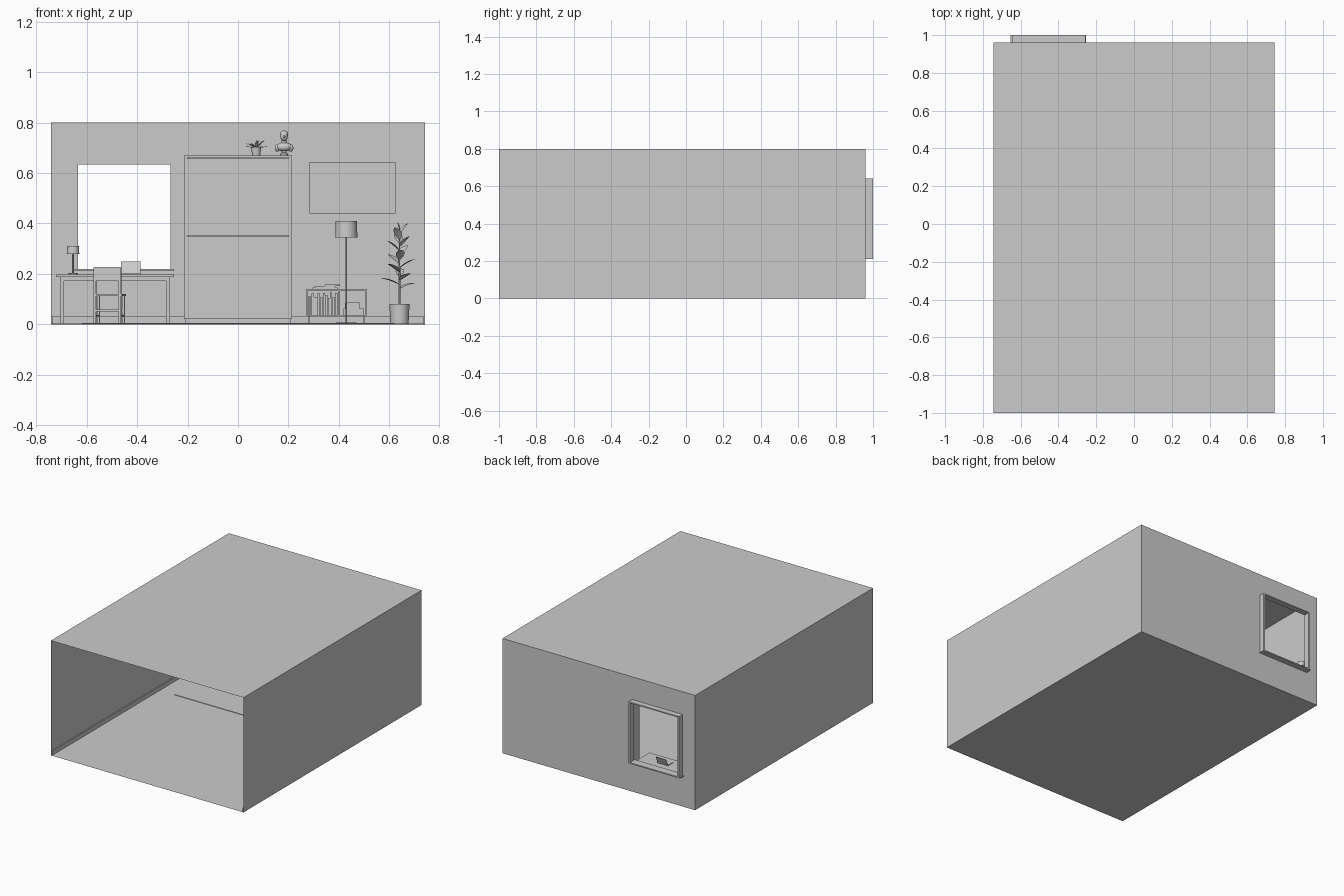
import bpy, bmesh, math, random
from mathutils import Vector, Matrix

if "Cube" in bpy.data.objects:
    bpy.data.objects.remove(bpy.data.objects["Cube"])
random.seed(4)

grey = bpy.data.materials.new("plain grey")
grey.diffuse_color = (0.6, 0.6, 0.6, 1)
grey.use_nodes = True
grey.node_tree.nodes["Principled BSDF"].inputs["Base Color"].default_value = grey.diffuse_color


def finish(name, bm, smooth=False, recalc=True):
    if recalc:
        bmesh.ops.recalc_face_normals(bm, faces=bm.faces)
    me = bpy.data.meshes.new(name)
    bm.to_mesh(me)
    bm.free()
    me.materials.append(grey)
    ob = bpy.data.objects.new(name, me)
    bpy.context.collection.objects.link(ob)
    if smooth:
        bpy.ops.object.select_all(action='DESELECT')
        bpy.context.view_layer.objects.active = ob
        ob.select_set(True)
        bpy.ops.object.shade_smooth_by_angle(angle=math.radians(40))
    return ob


def boxes(name, items, matrix=None):
    """Each item is x0, x1, y0, y1, z0, z1."""
    bm = bmesh.new()
    for x0, x1, y0, y1, z0, z1 in items:
        m = Matrix.Translation(((x0 + x1) / 2, (y0 + y1) / 2, (z0 + z1) / 2))
        m = m @ Matrix.Diagonal((x1 - x0, y1 - y0, z1 - z0, 1))
        bmesh.ops.create_cube(bm, size=1, matrix=m)
    if matrix:
        bm.transform(matrix)
    return finish(name, bm)


def lathe(name, x, y, profile, n=28):
    """Revolve (radius, height) points around a vertical axis."""
    bm = bmesh.new()
    rings = [[bm.verts.new((x + r * math.cos(2 * math.pi * i / n),
                            y + r * math.sin(2 * math.pi * i / n), z))
              for i in range(n)] for r, z in profile]
    for a, b in zip(rings, rings[1:]):
        for i in range(n):
            j = (i + 1) % n
            bm.faces.new((a[i], a[j], b[j], b[i]))
    bm.faces.new(rings[0])
    bm.faces.new(rings[-1])
    return finish(name, bm, True)


def leaves(name, specs):
    """Each spec is base point, heading, elevation, length, width."""
    bm = bmesh.new()
    for base, head, elev, length, width in specs:
        m = (Matrix.Translation(base) @ Matrix.Rotation(head, 4, 'Z')
             @ Matrix.Rotation(-elev, 4, 'Y'))
        rows = []
        for t in (0, .12, .3, .5, .7, .88, 1):
            w = width / 2 * math.sin(math.pi * (0.04 + 0.92 * t)) ** 0.8
            bend = -0.15 * length * t * t
            rows.append([bm.verts.new(m @ Vector((t * length, s * w, bend + abs(s) * w * .25)))
                         for s in (-1, 0, 1)])
        for a, b in zip(rows, rows[1:]):
            for k in (0, 1):
                bm.faces.new((a[k], b[k], b[k + 1], a[k + 1]))
    return finish(name, bm, True, False)


# Room shell, open at the front, with a window hole in the back wall
L, R, F, B, H = -0.743, 0.743, -1.0, 0.96, 0.8
bm = bmesh.new()


def quad(*pts):
    bm.faces.new([bm.verts.new(p) for p in pts])


quad((L, F, 0), (L, B, 0), (R, B, 0), (R, F, 0))
quad((L, F, H), (R, F, H), (R, B, H), (L, B, H))
quad((L, F, 0), (L, F, H), (L, B, H), (L, B, 0))
quad((R, F, 0), (R, B, 0), (R, B, H), (R, F, H))
WX0, WX1, WZ0, WZ1 = -0.638, -0.266, 0.215, 0.64
for x0, x1, z0, z1 in ((L, WX0, 0, H), (WX1, R, 0, H), (WX0, WX1, 0, WZ0), (WX0, WX1, WZ1, H)):
    quad((x0, B, z0), (x0, B, z1), (x1, B, z1), (x1, B, z0))
finish("room_shell", bm, recalc=False)

# Window frame and sill
boxes("window_frame", [(WX0 - .008, WX0 + .002, B, 1.0, WZ0, WZ1),
                       (WX1 - .002, WX1 + .008, B, 1.0, WZ0, WZ1),
                       (WX0 - .008, WX1 + .008, B, 1.0, WZ1 - .006, WZ1 + .002)])
boxes("window_sill", [(-.655, -.255, .945, 1.0, .212, .22)])

# Baseboards and rug
boxes("baseboards", [(L + .001, R - .001, B - .008, B - .001, .001, .03),
                     (L + .001, L + .008, F, B - .001, .001, .03),
                     (R - .008, R - .001, F, B - .001, .001, .03)])
boxes("rug", [(-.62, .62, .187, .72, .0005, .004)])

# Desk
boxes("desk_top", [(-.722, -.255, .765, .95, .187, .197)])
boxes("desk_frame", [(x, x + .014, y, y + .014, .001, .187)
                     for x in (-.705, -.286) for y in (.78, .922)]
      + [(-.69, -.286, y, y + .008, .172, .187) for y in (.783, .925)])

# Desk lamp
lathe("desk_lamp_base", -.655, .905, [(.019, .197), (.019, .202), (.003, .204), (.003, .285)], 20)
lathe("desk_lamp_shade", -.655, .905, [(.025, .279), (.023, .311)], 24)

# Laptop
boxes("laptop_base", [(-.465, -.387, .805, .862, .197, .201)])
boxes("laptop_screen", [(-.465, -.387, -.0015, .0015, 0, .054)],
      Matrix.Translation((0, .863, .199)) @ Matrix.Rotation(-.4, 4, 'X'))

# Chair, slightly turned, backrest towards the room
turn = Matrix.Translation((-.511, .70, 0)) @ Matrix.Rotation(math.radians(-8), 4, 'Z')
boxes("chair_seat", [(-.058, .058, -.055, .06, .113, .121)], turn)
boxes("chair_legs", [(sx * .05 - .005, sx * .05 + .005, y, y + .01, .001, top)
                     for sx in (-1, 1) for y, top in ((-.058, .226), (.045, .113))], turn)
boxes("chair_rungs", [(-.05, .05, -.056, -.05, .05, .058), (-.05, .05, .047, .053, .05, .058)]
      + [(sx * .05 - .003, sx * .05 + .003, -.05, .047, .03, .037) for sx in (-1, 1)], turn)
boxes("chair_backrest", [(-.053, .053, -.06, -.052, .172, .228)], turn)

# Tall cabinet with two wide front panels
CF, CB = .82, .95
boxes("cabinet_case", [(-.215, -.203, CF, CB, .02, .67), (.203, .215, CF, CB, .02, .67),
                       (-.203, .203, CF, CB, .66, .67), (-.203, .203, CF, CB, .02, .03),
                       (-.203, .203, CF, CB, .341, .349)])
boxes("cabinet_plinth", [(-.21, .21, CF + .01, CB, .001, .02)])
boxes("cabinet_panels", [(-.202, .202, CF + .004, CB - .005, z, z + .309) for z in (.031, .35)])

# Small potted plant on the cabinet
lathe("small_pot", .072, .88, [(.016, .67), (.02, .703), (.017, .703), (.016, .698)], 20)
leaves("small_plant_leaves", [(Vector((.072, .88, .695)), i * 2.4, .35 + .55 * (i % 3) / 2,
                               .05, .012) for i in range(12)])

# Bust sculpture on the cabinet
lathe("bust_foot", .183, .88, [(.016, .67), (.016, .676), (.009, .681), (.011, .69)], 20)
bm = bmesh.new()
for c, s in (((.183, .88, .704), (.033, .02, .018)), ((.183, .882, .722), (.011, .011, .022)),
             ((.183, .878, .747), (.015, .018, .021)), ((.183, .882, .756), (.017, .017, .013)),
             ((.156, .88, .70), (.010, .012, .015)), ((.210, .88, .70), (.010, .012, .015)),
             ((.183, .860, .745), (.003, .005, .006))):
    bmesh.ops.create_uvsphere(bm, u_segments=18, v_segments=12, radius=1,
                              matrix=Matrix.Translation(c) @ Matrix.Diagonal((*s, 1)))
finish("bust", bm, True)

# Wall picture
boxes("picture_frame", [(.284, .288, .948, .959, .44, .645), (.622, .626, .948, .959, .44, .645),
                        (.288, .622, .948, .959, .44, .444), (.288, .622, .948, .959, .641, .645)])
boxes("picture_canvas", [(.288, .622, .952, .958, .444, .641)])

# Low shelf with books and boxes
SF, SB = .85, .95
boxes("low_shelf", [(.27, .512, SF, SB, .133, .139), (.27, .512, SF, SB, .03, .036),
                    (.27, .276, SF, SB, .036, .133), (.506, .512, SF, SB, .036, .133),
                    (.398, .404, SF, SB, .036, .133), (.276, .506, SB - .004, SB, .036, .133)]
      + [(x, x + .008, y, y + .008, .001, .03) for x in (.278, .496) for y in (.857, .935)])
books, x = [], .278
while x < .388:
    w = random.uniform(.006, .011)
    books.append((x, x + w - .001, SF + random.uniform(.008, .02), .93, .036,
                  random.uniform(.1, .128)))
    x += w
boxes("upright_books", books)
boxes("flat_books", [(.295, .395, .865, .93, .139, .146), (.305, .385, .868, .925, .146, .152),
                     (.345, .405, .87, .92, .152, .157)])
boxes("storage_boxes", [(.418, .498, .865, .935, .036, .062), (.425, .483, .868, .93, .062, .086)])

# Floor lamp
lathe("floor_lamp_stand", .43, .79, [(.04, .001), (.04, .006), (.003, .008), (.003, .36)], 24)
lathe("floor_lamp_shade", .43, .79, [(.044, .345), (.042, .41)], 32)

# Big potted plant
PX, PY = .641, .86
lathe("big_pot", PX, PY, [(.036, .001), (.04, .08), (.035, .08), (.034, .07)], 32)
lathe("big_plant_stem", PX, PY, [(.004, .07), (.003, .25), (.002, .38)], 10)
leaves("big_plant_leaves",
       [(Vector((PX, PY, .14 + .0165 * i)), i * 2.4 + .6, .45 + .045 * i,
         .078 - .0015 * i, .034) for i in range(14)]
       + [(Vector((PX, PY, .375)), 2.6, 1.4, .03, .015)])
